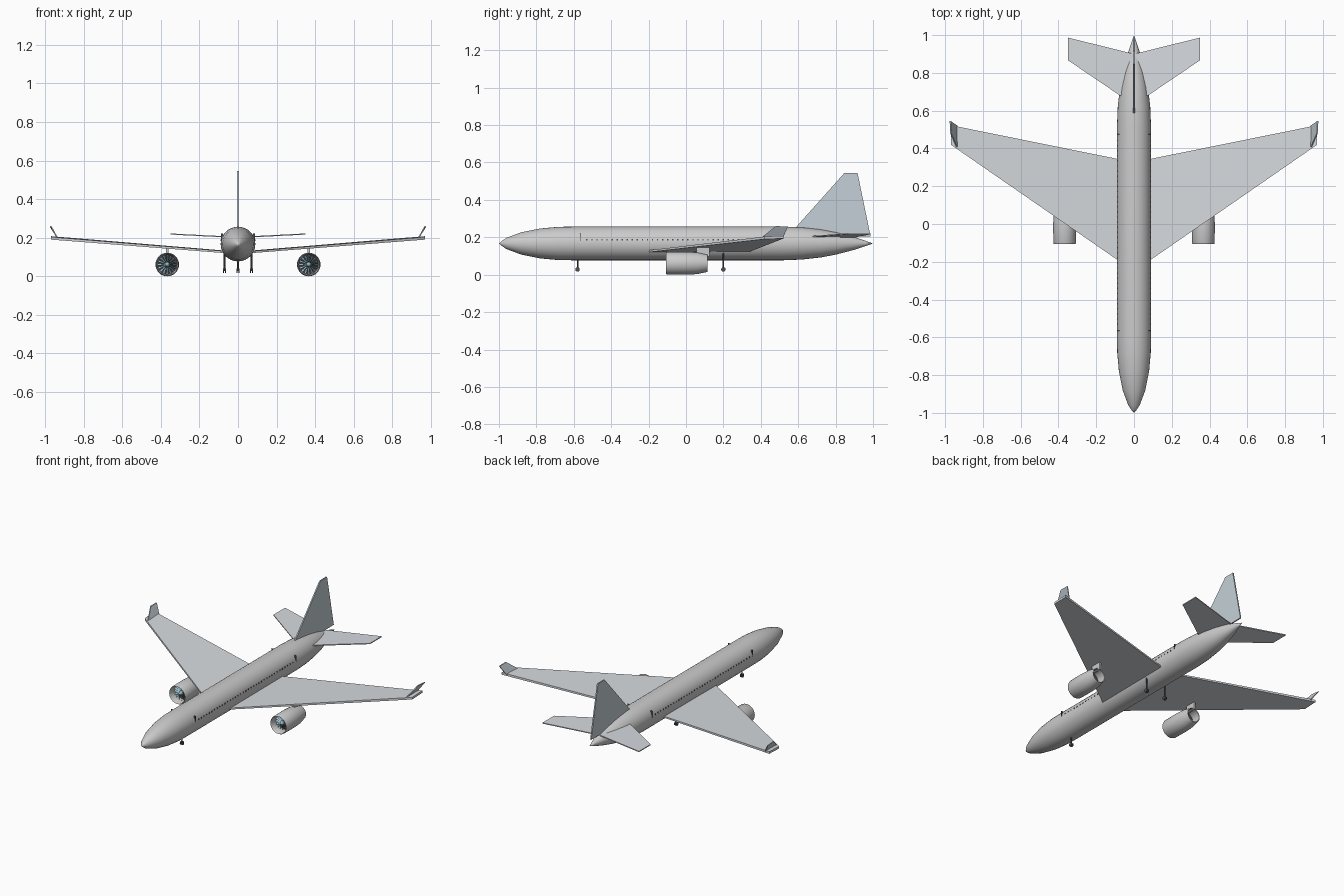
import bpy, bmesh, math
from mathutils import Vector, Matrix

if "Cube" in bpy.data.objects:
    bpy.data.objects.remove(bpy.data.objects["Cube"])


def material(name, rgb):
    m = bpy.data.materials.new(name)
    m.diffuse_color = (*rgb, 1)
    m.use_nodes = True
    m.node_tree.nodes["Principled BSDF"].inputs["Base Color"].default_value = m.diffuse_color
    return m


WING = material("wing_grey", (0.68, 0.71, 0.74))
BLUE = material("tail_blue_grey", (0.56, 0.63, 0.68))
DARK = material("dark", (0.08, 0.08, 0.09))
FAN = material("fan_teal", (0.33, 0.52, 0.6))


def finish(name, bm, mat=None, smooth=False):
    bmesh.ops.recalc_face_normals(bm, faces=bm.faces)
    me = bpy.data.meshes.new(name)
    bm.to_mesh(me)
    bm.free()
    ob = bpy.data.objects.new(name, me)
    bpy.context.collection.objects.link(ob)
    if mat:
        me.materials.append(mat)
    if smooth:
        bpy.context.view_layer.objects.active = ob
        ob.select_set(True)
        bpy.ops.object.shade_smooth_by_angle(angle=math.radians(35))
        ob.select_set(False)
    return ob


def lathe(name, profile, centre, sides=32, mat=None):
    """Spin (y, radius) points around a lengthwise axis."""
    bm = bmesh.new()
    vs = [bm.verts.new((r, y, 0)) for y, r in profile]
    es = [bm.edges.new(p) for p in zip(vs, vs[1:])]
    bmesh.ops.spin(bm, geom=vs + es, cent=(0, 0, 0), axis=(0, 1, 0),
                   angle=math.tau, steps=sides, use_merge=True)
    bmesh.ops.remove_doubles(bm, verts=bm.verts, dist=1e-5)
    bmesh.ops.translate(bm, verts=bm.verts, vec=centre)
    return finish(name, bm, mat, True)


def plate(name, corners, thick, mat):
    """Flat panel from an outline, thickened about its middle; thick is a vector per corner."""
    bm = bmesh.new()
    lo = [bm.verts.new(Vector(c) - Vector(t) / 2) for c, t in zip(corners, thick)]
    hi = [bm.verts.new(Vector(c) + Vector(t) / 2) for c, t in zip(corners, thick)]
    bm.faces.new(lo)
    bm.faces.new(hi)
    n = len(lo)
    for i in range(n):
        j = (i + 1) % n
        bm.faces.new((lo[i], lo[j], hi[j], hi[i]))
    return finish(name, bm, mat)


def add_box(bm, centre, size):
    bmesh.ops.create_cube(bm, size=1, matrix=Matrix.Translation(centre) @ Matrix.Diagonal((*size, 1)))


def add_cylinder(bm, centre, radius, depth, axis="Z", sides=16):
    rot = Matrix.Rotation(math.pi / 2, 4, "Y") if axis == "X" else Matrix()
    bmesh.ops.create_cone(bm, cap_ends=True, segments=sides, radius1=radius, radius2=radius,
                          depth=depth, matrix=Matrix.Translation(centre) @ rot)


# Fuselage
CZ, R = 0.167, 0.09
lathe("fuselage", [(-1, 0), (-0.985, 0.013), (-0.96, 0.03), (-0.88, 0.06), (-0.78, 0.08),
                   (-0.68, 0.089), (-0.6, R), (0.52, R), (0.62, 0.086), (0.72, 0.075),
                   (0.8, 0.06), (0.9, 0.034), (0.96, 0.014), (1, 0)], (0, 0, CZ))

# Tail fin
plate("tail_fin", [(0, 0.56, 0.2), (0, 0.58, 0.245), (0, 0.848, 0.545),
                   (0, 0.917, 0.545), (0, 0.987, 0.205)], [(0.008, 0, 0)] * 5, BLUE)

for s, side in ((1, "right"), (-1, "left")):
    # Wing and winglet
    plate(side + "_wing", [(0.03 * s, -0.23, 0.122), (0.97 * s, 0.42, 0.197),
                           (0.97 * s, 0.523, 0.201), (0.03 * s, 0.333, 0.125)],
          [(0, 0, 0.010), (0, 0, 0.014), (0, 0, 0.014), (0, 0, 0.010)], WING)
    plate(side + "_winglet", [(0.937 * s, 0.405, 0.2), (0.97 * s, 0.48, 0.26),
                              (0.973 * s, 0.545, 0.257), (0.937 * s, 0.52, 0.2)],
          [(0.006, 0, 0)] * 4, BLUE)

    # Horizontal stabiliser
    plate(side + "_stabiliser", [(0, 0.63, 0.201), (0.35 * s, 0.867, 0.219),
                                 (0.35 * s, 0.987, 0.219), (0, 0.9, 0.201)],
          [(0, 0, 0.006)] * 4, WING)

    # Engine casing, hollow at both ends
    c = Vector((0.367 * s, 0, 0.061))
    lathe(side + "_engine_casing", [(-0.06, 0.05), (-0.1, 0.053), (-0.107, 0.057), (-0.1, 0.06),
                                    (0.0, 0.061), (0.06, 0.058), (0.115, 0.046),
                                    (0.113, 0.042), (0.06, 0.046), (-0.06, 0.05)], c)
    lathe(side + "_engine_bulkhead", [(-0.045, 0), (-0.045, 0.05), (0.05, 0.047), (0.05, 0)], c, 32, DARK)
    lathe(side + "_fan_hub", [(-0.09, 0), (-0.08, 0.008), (-0.065, 0.013), (-0.045, 0.013)], c, 16, FAN)

    # Fan blades
    bm = bmesh.new()
    for i in range(16):
        turn = Matrix.Translation(c) @ Matrix.Rotation(math.tau * i / 16, 4, "Y")
        pts = [(-0.002, -0.066, 0.01), (0.002, -0.054, 0.01), (0.006, -0.054, 0.051), (-0.006, -0.066, 0.051)]
        bm.faces.new([bm.verts.new(turn @ Vector(p)) for p in pts])
    finish(side + "_fan_blades", bm, FAN)

    # Engine pylon
    bm = bmesh.new()
    add_box(bm, c + Vector((0, 0.09, 0.062)), (0.012, 0.07, 0.05))
    finish(side + "_engine_pylon", bm)

    # Cabin windows
    bm = bmesh.new()
    for i in range(37):
        add_box(bm, (0.0875 * s, -0.53 + i * 0.027, 0.187), (0.004, 0.007, 0.008))
    finish(side + "_windows", bm, DARK)

    # Door seams
    bm = bmesh.new()
    for y in (-0.565, 0.475):
        add_box(bm, (0.083 * s, y, 0.2), (0.012, 0.003, 0.042))
    finish(side + "_door_seams", bm, DARK)

# Landing gear
for name, x, y, top in (("nose", 0, -0.58, 0.085), ("right_main", 0.07, 0.2, 0.125),
                        ("left_main", -0.07, 0.2, 0.125)):
    bm = bmesh.new()
    add_cylinder(bm, (x, y, (top + 0.028) / 2), 0.004, top - 0.028, sides=12)
    finish(name + "_gear_strut", bm, DARK, True)
    bm = bmesh.new()
    for dx in (-0.005, 0.005):
        add_cylinder(bm, (x + dx, y, 0.028), 0.012, 0.006, "X")
    finish(name + "_gear_wheels", bm, DARK, True)
